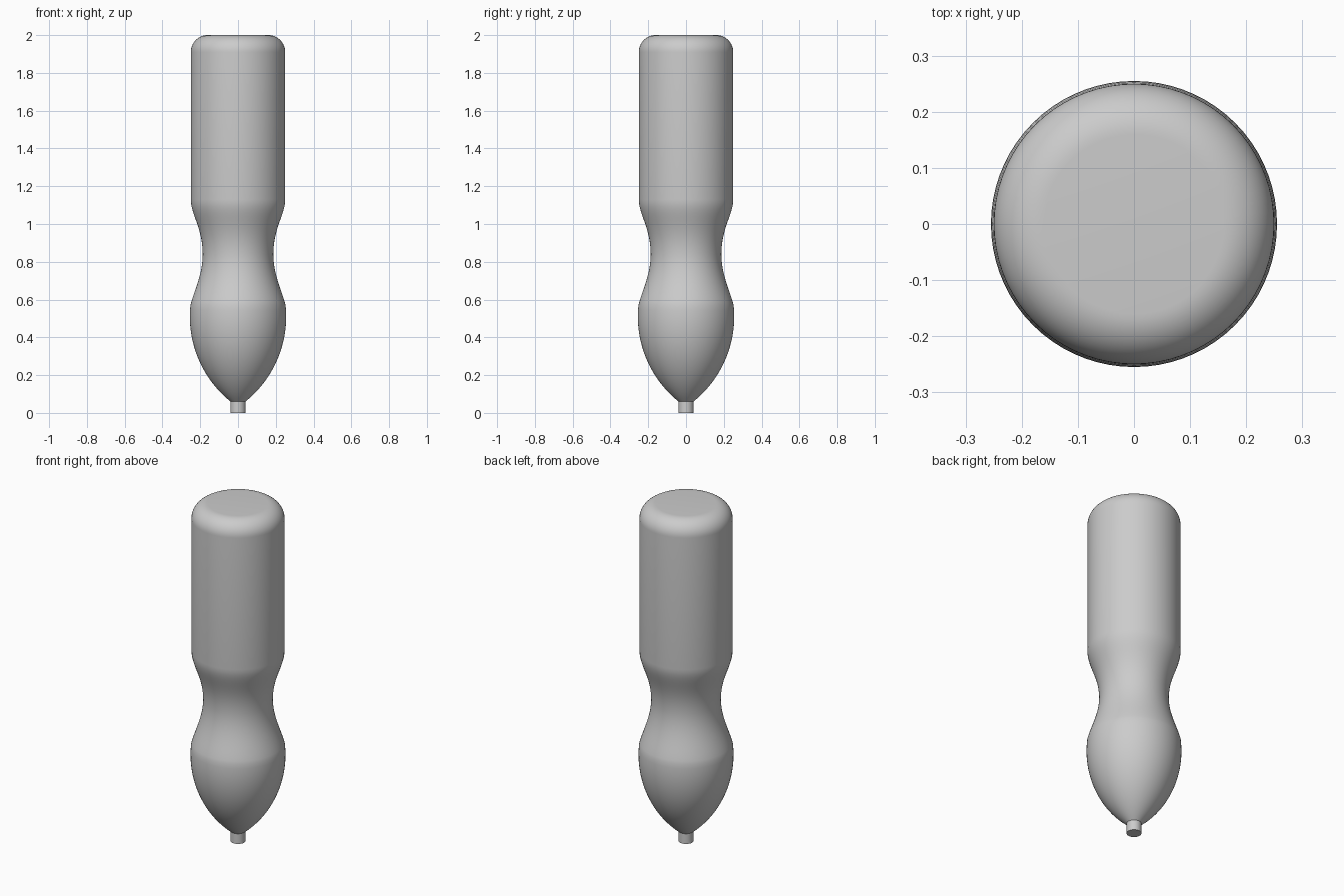
import bpy, bmesh, math
from mathutils import Vector
from mathutils.geometry import interpolate_bezier

if "Cube" in bpy.data.objects:
    bpy.data.objects.remove(bpy.data.objects["Cube"], do_unlink=True)

grey = bpy.data.materials.new("plain grey")
grey.use_nodes = True
grey.diffuse_color = (0.6, 0.6, 0.6, 1)
grey.node_tree.nodes["Principled BSDF"].inputs["Base Color"].default_value = grey.diffuse_color


def bezier(a, b, c, d, steps=14):
    """Sample a curve of (radius, height) points."""
    pts = [Vector((p[0], 0, p[1])) for p in (a, b, c, d)]
    return [(p.x, p.z) for p in interpolate_bezier(*pts, steps)]


def arc(cr, cz, radius, start, end, steps=14):
    return [(cr + radius * math.cos(t), cz + radius * math.sin(t))
            for t in (start + (end - start) * i / (steps - 1) for i in range(steps))]


def lathe(name, profile, segments=72):
    """Revolve a (radius, height) profile around z."""
    bm = bmesh.new()
    verts = [bm.verts.new((r, 0, z)) for r, z in profile]
    edges = [bm.edges.new(pair) for pair in zip(verts, verts[1:])]
    bmesh.ops.spin(bm, geom=verts + edges, cent=(0, 0, 0), axis=(0, 0, 1),
                   angle=math.tau, steps=segments)
    bmesh.ops.remove_doubles(bm, verts=bm.verts, dist=1e-5)
    bmesh.ops.recalc_face_normals(bm, faces=bm.faces)
    mesh = bpy.data.meshes.new(name)
    bm.to_mesh(mesh)
    bm.free()
    mesh.materials.append(grey)
    obj = bpy.data.objects.new(name, mesh)
    bpy.context.collection.objects.link(obj)
    bpy.ops.object.select_all(action='DESELECT')
    obj.select_set(True)
    bpy.context.view_layer.objects.active = obj
    bpy.ops.object.shade_smooth_by_angle(angle=math.radians(30))


# Body: pointed belly, pinched waist, straight barrel with a rounded top
belly_radius = 0.578
belly = arc(0.255 - belly_radius, 0.51, belly_radius, -0.893, 0.104, 24)
waist_low = bezier(belly[-1], (0.235, 0.64), (0.187, 0.73), (0.187, 0.84))
waist_high = bezier((0.187, 0.84), (0.187, 0.98), (0.25, 1.05), (0.25, 1.13))
shoulder = arc(0.16, 1.91, 0.09, 0, math.pi / 2)
lathe("body", [(0, 0.06)] + belly + waist_low[1:] + waist_high[1:] + shoulder + [(0, 2)])

# Pin at the bottom tip
lathe("tip_pin", [(0, 0), (0.04, 0), (0.04, 0.064), (0, 0.064)], 48)
